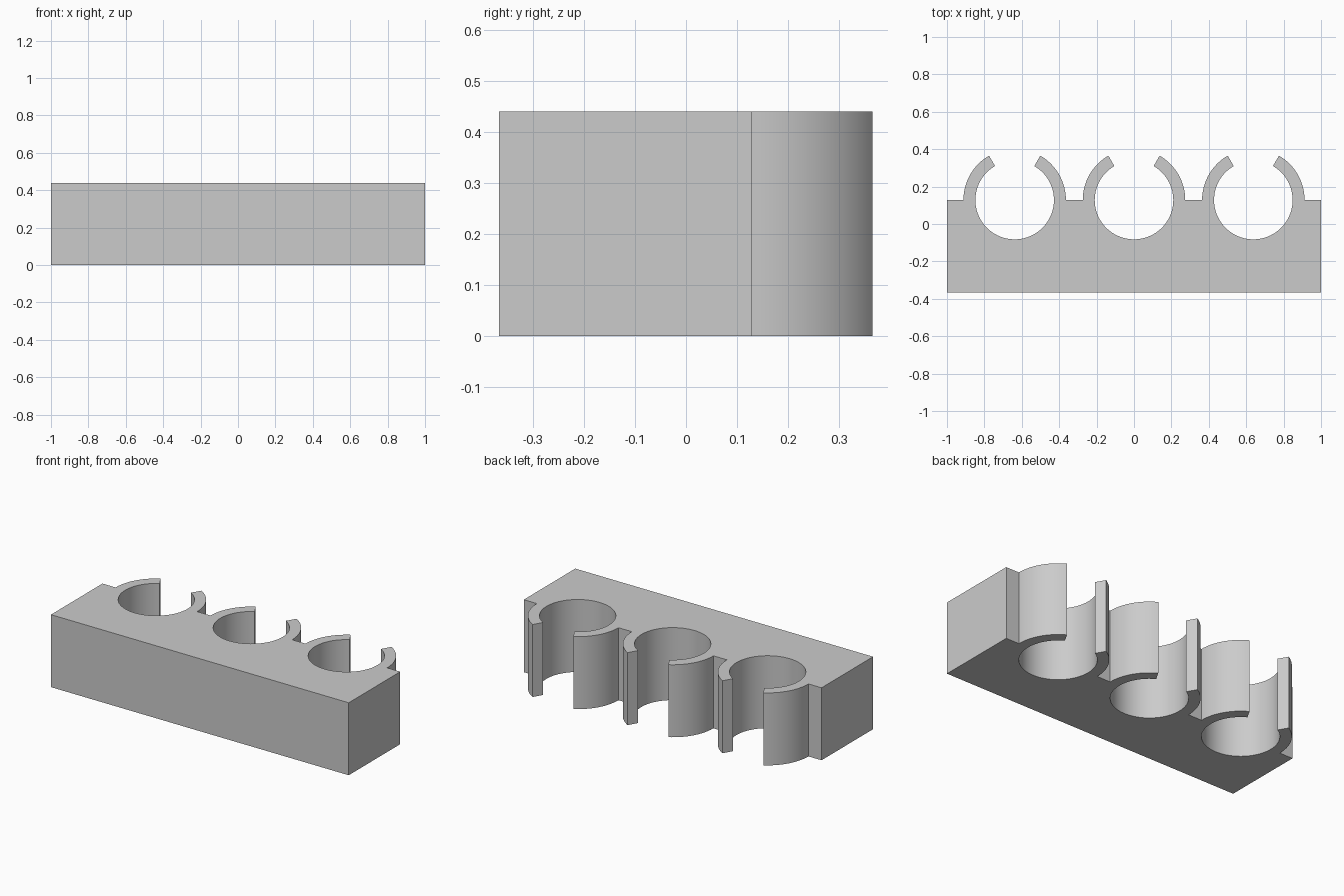
import bpy, bmesh
from math import radians, cos, sin

cube = bpy.data.objects.get("Cube")
if cube:
    bpy.data.objects.remove(cube, do_unlink=True)

HEIGHT = 0.44
FRONT_Y = -0.366
RING_Y = 0.128
SPACING = 0.638
R_IN, R_OUT = 0.21, 0.274


def arc(cx, r, start, end, steps):
    """Points on a circle around a clip centre, angles in degrees."""
    angles = [radians(start + (end - start) * i / steps) for i in range(steps + 1)]
    return [(cx + r * cos(a), RING_Y + r * sin(a)) for a in angles]


# Plan outline: block with three open C-shaped clips along the back
outline = [(-1, FRONT_Y), (1, FRONT_Y), (1, RING_Y)]
for cx in (SPACING, 0, -SPACING):
    outline += arc(cx, R_OUT, 0, 60, 16)
    outline += arc(cx, R_IN, 60, -240, 80)
    outline += arc(cx, R_OUT, 120, 180, 16)
outline.append((-1, RING_Y))

# Extrude the outline upwards
bm = bmesh.new()
base = bm.faces.new([bm.verts.new((x, y, 0)) for x, y in outline])
result = bmesh.ops.extrude_face_region(bm, geom=[base], use_keep_orig=True)
top = [v for v in result["geom"] if isinstance(v, bmesh.types.BMVert)]
bmesh.ops.translate(bm, verts=top, vec=(0, 0, HEIGHT))
bmesh.ops.recalc_face_normals(bm, faces=bm.faces)
mesh = bpy.data.meshes.new("clip_holder")
bm.to_mesh(mesh)
bm.free()

holder = bpy.data.objects.new("clip_holder", mesh)
bpy.context.collection.objects.link(holder)

# Plain grey
grey = bpy.data.materials.new("light_grey")
grey.use_nodes = True
colour = (0.6, 0.6, 0.6, 1)
grey.diffuse_color = colour
for node in grey.node_tree.nodes:
    if node.type == "BSDF_PRINCIPLED":
        node.inputs["Base Color"].default_value = colour
mesh.materials.append(grey)

# Smooth curved walls, sharp corners
bpy.ops.object.select_all(action="DESELECT")
holder.select_set(True)
bpy.context.view_layer.objects.active = holder
bpy.ops.object.shade_smooth_by_angle(angle=radians(30))
